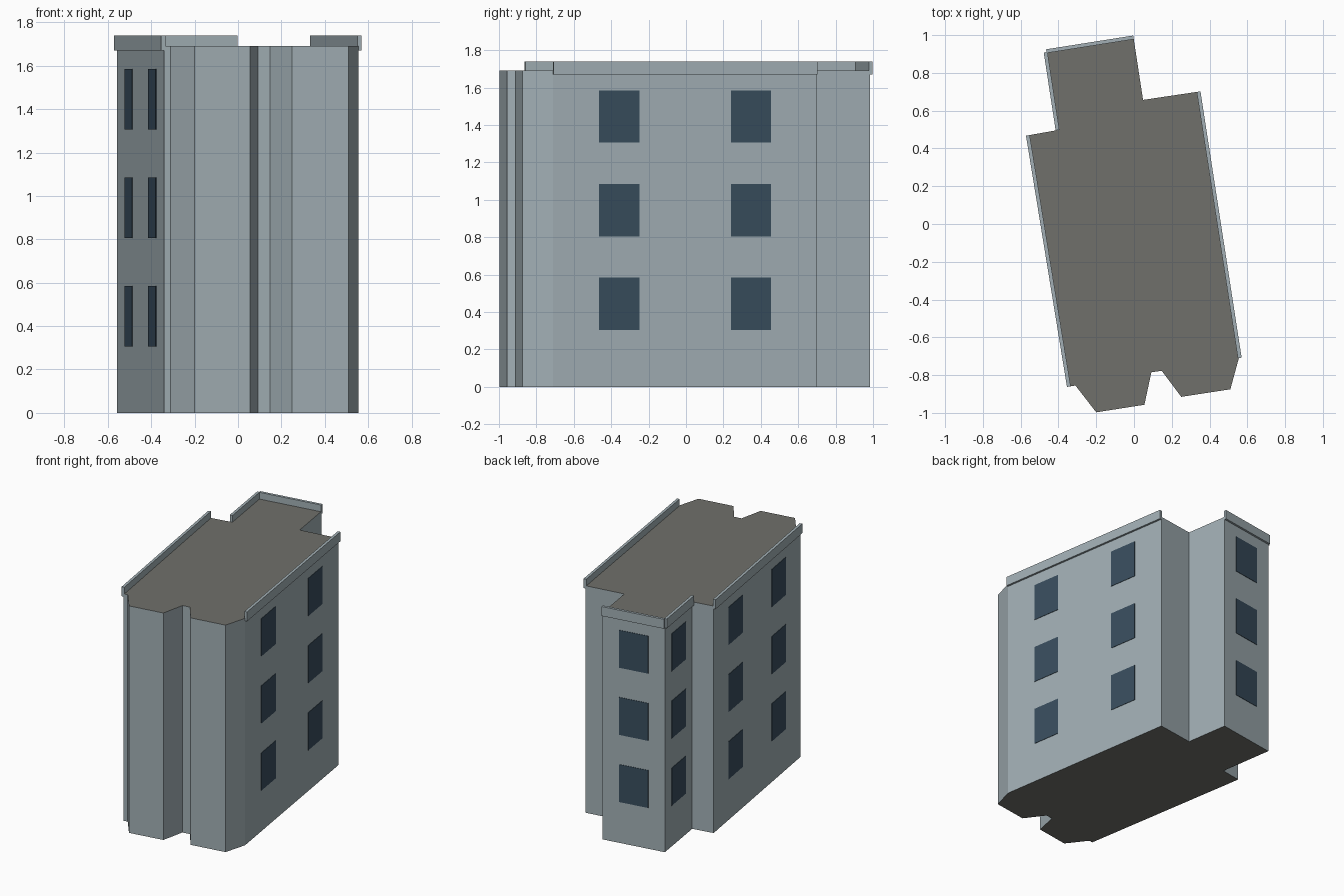
import bpy, bmesh
from mathutils import Vector

if "Cube" in bpy.data.objects:
    bpy.data.objects.remove(bpy.data.objects["Cube"])

ROOF_Z = 1.69


def material(name, rgb):
    m = bpy.data.materials.new(name)
    m.diffuse_color = (*rgb, 1)
    m.use_nodes = True
    m.node_tree.nodes["Principled BSDF"].inputs["Base Color"].default_value = m.diffuse_color
    return m


WALL = material("wall_grey_blue", (0.36, 0.43, 0.46))
ROOF = material("roof_grey", (0.16, 0.16, 0.145))
GLASS = material("window_dark_blue", (0.04, 0.075, 0.11))


def prism(name, points, z0, z1, mats):
    """Extrude a counter-clockwise outline; a second material covers top and bottom."""
    bm = bmesh.new()
    face = bm.faces.new([bm.verts.new((x, y, z0)) for x, y in points])
    ext = bmesh.ops.extrude_face_region(bm, geom=[face], use_keep_orig=True)
    for v in ext["geom"]:
        if isinstance(v, bmesh.types.BMVert):
            v.co.z = z1
    bmesh.ops.recalc_face_normals(bm, faces=bm.faces)
    for f in bm.faces:
        if abs(f.normal.z) > 0.5:
            f.material_index = len(mats) - 1
    mesh = bpy.data.meshes.new(name)
    bm.to_mesh(mesh)
    bm.free()
    for m in mats:
        mesh.materials.append(m)
    obj = bpy.data.objects.new(name, mesh)
    bpy.context.collection.objects.link(obj)
    return obj


def wall_strip(name, a, b, start, end, inset, outset, z0, z1, mat):
    """Box along wall a-b, from distance start to end, straddling the wall face."""
    a, b = Vector(a), Vector(b)
    d = (b - a).normalized()
    n = Vector((d.y, -d.x))
    p, q = a + d * start, a + d * end
    pts = [p + n * outset, q + n * outset, q - n * inset, p - n * inset]
    return prism(name, pts, z0, z1, [mat])


# Footprint, counter-clockwise: front bays, right side, rear wing, left side
footprint = [
    (-0.34, -0.86), (-0.31, -0.855), (-0.20, -0.997), (0.055, -0.957),
    (0.092, -0.785), (0.147, -0.777), (0.25, -0.915), (0.51, -0.875),
    (0.555, -0.71), (0.337, 0.70), (0.048, 0.657), (-0.002, 0.983),
    (-0.463, 0.91), (-0.40, 0.498), (-0.557, 0.47),
]
prism("building_body", footprint, 0, ROOF_Z, [WALL, ROOF])

# Walls with a parapet and windows: name, start, end, window columns
walls = [
    ("right", footprint[8], footprint[9], (0.25, 0.75)),
    ("back", footprint[11], footprint[12], (0.5,)),
    ("wing_left", footprint[12], footprint[13], (0.5,)),
    ("left", footprint[14], footprint[0], (0.25, 0.75)),
]
for name, a, b, columns in walls:
    length = (Vector(b) - Vector(a)).length
    wall_strip(f"{name}_parapet", a, b, 0, length, 0.005, 0.015, 1.67, 1.74, WALL)
    for floor in range(3):
        z = 0.305 + 0.5 * floor
        for i, t in enumerate(columns):
            c = t * length
            wall_strip(f"{name}_window_{floor + 1}_{i + 1}", a, b,
                       c - 0.109, c + 0.109, 0.002, 0.003, z, z + 0.28, GLASS)
